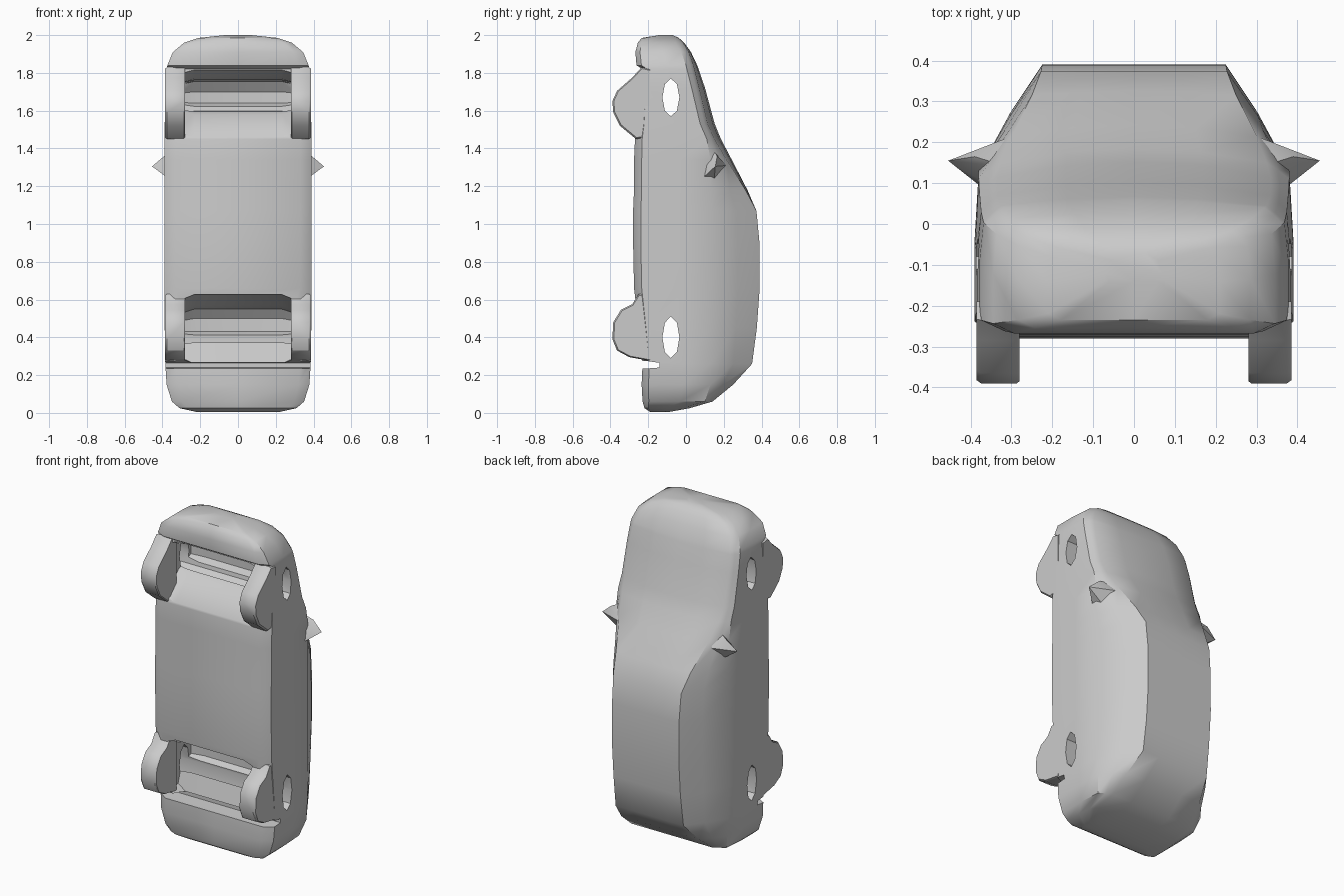
import bpy, bmesh, math

if "Cube" in bpy.data.objects:
    bpy.data.objects.remove(bpy.data.objects["Cube"])

grey = bpy.data.materials.new("plain grey")
grey.diffuse_color = (0.6, 0.6, 0.6, 1)
grey.use_nodes = True
grey.node_tree.nodes["Principled BSDF"].inputs["Base Color"].default_value = grey.diffuse_color


def finish(name, bm):
    bmesh.ops.recalc_face_normals(bm, faces=bm.faces)
    me = bpy.data.meshes.new(name)
    bm.to_mesh(me)
    bm.free()
    me.materials.append(grey)
    ob = bpy.data.objects.new(name, me)
    bpy.context.collection.objects.link(ob)
    return ob


def loft(name, rings):
    """Skin a list of equal-length closed rings and cap both ends."""
    bm = bmesh.new()
    vs = [[bm.verts.new(p) for p in r] for r in rings]
    n = len(vs[0])
    for a, b in zip(vs, vs[1:]):
        for i in range(n):
            j = (i + 1) % n
            bm.faces.new((a[i], a[j], b[j], b[i]))
    bm.faces.new(vs[0])
    bm.faces.new(vs[-1])
    return finish(name, bm)


def prism(name, profile, xs, scale=(1, 1), pivot=(0, 0)):
    """Sweep a (y, z) profile along x, scaled about a pivot at each station."""
    return loft(name, [[(x, pivot[0] + (y - pivot[0]) * s, pivot[1] + (z - pivot[1]) * s)
                        for y, z in profile] for x, s in zip(xs, scale)])


def smooth(ob, angle=35):
    bpy.ops.object.select_all(action='DESELECT')
    ob.select_set(True)
    bpy.context.view_layer.objects.active = ob
    bpy.ops.object.shade_smooth_by_angle(angle=math.radians(angle))


def section(z, w, yb, wt, yt):
    """Mirrored body cross-section: sill, flank, shoulder, pillar, crowned top."""
    ys = min(0.13, yt - 0.04)
    crown = 0.037 * max(0, math.sin(math.pi * (z - 1.1) / 0.9)) if z > 1.1 else 0
    ws = w * 0.975
    half = [(w * 0.85, yb), (w, yb + (ys - yb) * 0.1), (w, yb + (ys - yb) * 0.6), (ws, ys),
            ((ws + wt) / 2, ys + (yt - ys) * 0.55), (wt, yt), (wt / 2, yt + crown * 0.75)]
    ring = [(0, yb)] + half + [(0, yt + crown)] + [(-x, y) for x, y in reversed(half)]
    return [(x, y, z) for x, y in ring]


# Body stations: height, half width, underside y, top half width, top y
stations = [
    (0.005, 0.22, -0.19, 0.18, -0.09),
    (0.025, 0.31, -0.22, 0.27, 0.02),
    (0.06, 0.35, -0.23, 0.27, 0.14),
    (0.15, 0.378, -0.235, 0.26, 0.25),
    (0.26, 0.385, -0.23, 0.228, 0.35),
    (0.45, 0.388, -0.25, 0.225, 0.375),
    (0.66, 0.39, -0.275, 0.225, 0.39),
    (0.90, 0.39, -0.28, 0.225, 0.389),
    (1.07, 0.39, -0.28, 0.228, 0.373),
    (1.18, 0.39, -0.275, 0.25, 0.315),
    (1.34, 0.39, -0.275, 0.30, 0.215),
    (1.45, 0.39, -0.27, 0.325, 0.15),
    (1.53, 0.388, -0.255, 0.335, 0.115),
    (1.72, 0.384, -0.24, 0.335, 0.07),
    (1.82, 0.378, -0.23, 0.325, 0.045),
    (1.84, 0.374, -0.262, 0.32, 0.04),
    (1.91, 0.345, -0.268, 0.29, 0.015),
    (1.96, 0.285, -0.255, 0.24, -0.015),
    (1.985, 0.21, -0.235, 0.17, -0.04),
    (2.0, 0.07, -0.14, 0.05, -0.07)]
body = loft("body_shell", [section(*s) for s in stations])

# Cutters: axle bays with tapered ends, side openings, notch above the rear bumper
front_bay = [(-0.40, 1.86), (-0.24, 1.82), (-0.14, 1.77), (-0.04, 1.755), (0.0, 1.70),
             (0.0, 1.64), (-0.15, 1.58), (-0.275, 1.455), (-0.40, 1.40)]
rear_bay = [(-0.40, 0.66), (-0.26, 0.625), (-0.14, 0.57), (-0.04, 0.55), (0.0, 0.50),
            (0.0, 0.43), (-0.12, 0.375), (-0.155, 0.26), (-0.40, 0.25)]
notch = [(-0.5, 0.225), (-0.21, 0.235), (-0.14, 0.24), (-0.14, 0.265), (-0.21, 0.275), (-0.5, 0.29)]
bay_x, bay_s = (-0.305, -0.23, 0.23, 0.305), (0.8, 1, 1, 0.8)
through = (-0.6, 0.6)


def oval(z, radius):
    turns = [math.tau * i / 8 for i in range(8)]
    return [(-0.08 + 0.045 * math.cos(t), z + radius * math.sin(t)) for t in turns]


cutters = [
    prism("front_bay_cutter", front_bay, bay_x, bay_s, (-0.08, 1.66)),
    prism("rear_bay_cutter", rear_bay, bay_x, bay_s, (-0.08, 0.43)),
    prism("front_opening_cutter", oval(1.67, 0.1), through),
    prism("rear_opening_cutter", oval(0.4, 0.11), through),
    prism("bumper_notch_cutter", notch, through)]
bpy.context.view_layer.objects.active = body
for c in cutters:
    c.hide_render = True
    m = body.modifiers.new(c.name, 'BOOLEAN')
    m.operation, m.solver, m.object = 'DIFFERENCE', 'EXACT', c
    bpy.ops.object.modifier_apply(modifier=m.name)
    bpy.data.objects.remove(c)
smooth(body)

# Wheels: rounded blocks hanging below the sills
front_wheel = [(-0.19, 1.82), (-0.235, 1.83), (-0.285, 1.775), (-0.365, 1.705), (-0.39, 1.65),
               (-0.385, 1.59), (-0.35, 1.52), (-0.265, 1.45), (-0.19, 1.46)]
rear_wheel = [(-0.19, 0.63), (-0.25, 0.63), (-0.285, 0.575), (-0.345, 0.545), (-0.385, 0.48),
              (-0.39, 0.39), (-0.365, 0.33), (-0.30, 0.295), (-0.19, 0.275)]
mirror_points = [(0.33, 0.08, 1.32), (0.36, 0.08, 1.235), (0.36, 0.15, 1.24), (0.30, 0.215, 1.31),
                 (0.31, 0.14, 1.40), (0.39, 0.165, 1.36), (0.455, 0.155, 1.305)]
for side, label in ((1, "right"), (-1, "left")):
    for end, prof, z in (("front", front_wheel, 1.65), ("rear", rear_wheel, 0.43)):
        xs = [side * x for x in (0.28, 0.287, 0.375, 0.386)]
        smooth(prism(f"{end}_{label}_wheel", prof, xs, (0.975, 1, 1, 0.96), (-0.19, z)))

    # Door mirrors: pointed wedges
    bm = bmesh.new()
    for x, y, z in mirror_points:
        bm.verts.new((x * side, y, z))
    bmesh.ops.convex_hull(bm, input=bm.verts)
    smooth(finish(f"{label}_mirror", bm), 30)
